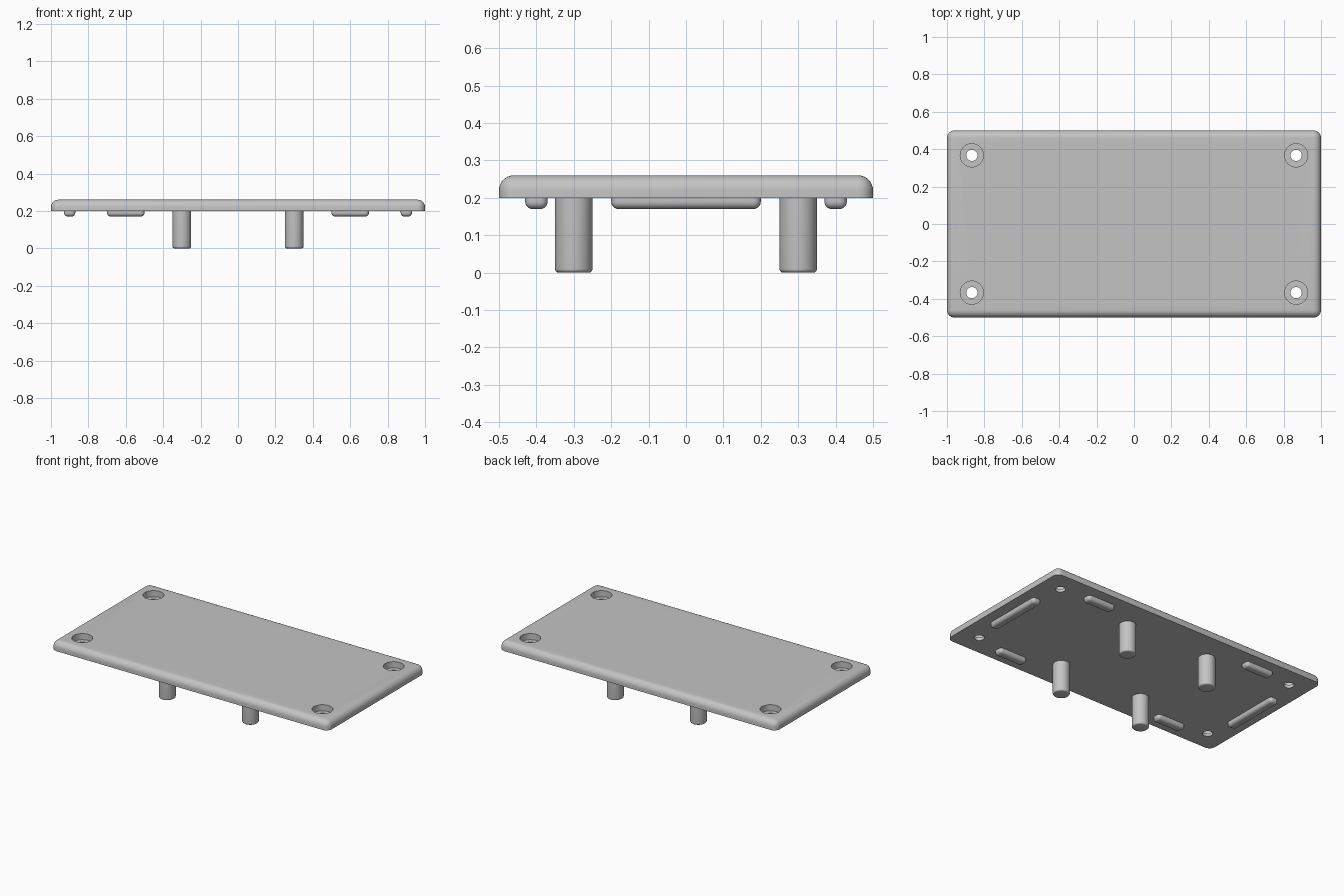
import bpy, bmesh, math
from mathutils import Vector

cube = bpy.data.objects.get("Cube")
if cube:
    bpy.data.objects.remove(cube)

GREY = 0.55
grey = bpy.data.materials.new("plain grey")
grey.use_nodes = True
grey.diffuse_color = (GREY, GREY, GREY, 1)
grey.node_tree.nodes["Principled BSDF"].inputs["Base Color"].default_value = (GREY, GREY, GREY, 1)


def finish(name, bm, location=(0, 0, 0)):
    bmesh.ops.recalc_face_normals(bm, faces=bm.faces)
    mesh = bpy.data.meshes.new(name)
    bm.to_mesh(mesh)
    bm.free()
    mesh.materials.append(grey)
    obj = bpy.data.objects.new(name, mesh)
    obj.location = location
    bpy.context.collection.objects.link(obj)
    return obj


def smooth(obj):
    bpy.ops.object.select_all(action="DESELECT")
    obj.select_set(True)
    bpy.context.view_layer.objects.active = obj
    bpy.ops.object.shade_smooth_by_angle(angle=math.radians(30))


def rounded_slab(name, centre, size, radius, flat_side):
    """Box with every edge rounded except those around its flat side (+1 top, -1 bottom)."""
    bm = bmesh.new()
    bmesh.ops.create_cube(bm, size=1)
    bmesh.ops.scale(bm, vec=Vector(size), verts=bm.verts)
    edges = [e for e in bm.edges if any(v.co.z * flat_side < 0 for v in e.verts)]
    bmesh.ops.bevel(bm, geom=edges, offset=radius, segments=8, profile=0.5, affect="EDGES")
    return finish(name, bm, centre)


def lathe(name, profile, location, steps=48):
    """Revolve (radius, height) points around the vertical axis."""
    bm = bmesh.new()
    verts = [bm.verts.new((r, 0, z)) for r, z in profile]
    edges = [bm.edges.new(pair) for pair in zip(verts, verts[1:])]
    bmesh.ops.spin(bm, geom=verts + edges, cent=(0, 0, 0), axis=(0, 0, 1),
                   angle=math.tau, steps=steps)
    bmesh.ops.remove_doubles(bm, verts=bm.verts, dist=1e-5)
    return finish(name, bm, location)


corners = [(sx, sy, f"{'back' if sy > 0 else 'front'}_{'left' if sx > 0 else 'right'}")
           for sx in (-1, 1) for sy in (-1, 1)]

# Plate with rounded upper edges
plate = rounded_slab("plate", (0, 0, 0.23), (2, 1, 0.06), 0.04, -1)

# Counterbored screw holes
hole = [(0, -0.1), (0.03, -0.1), (0.03, 0), (0.062, 0), (0.062, 0.1), (0, 0.1)]
for sx, sy, where in corners:
    cutter = lathe("hole_cutter", hole, (sx * 0.867, sy * 0.367, 0.22))
    cutter.hide_render = True
    cut = plate.modifiers.new("screw_hole", "BOOLEAN")
    cut.object = cutter
    cut.solver = "EXACT"
    bpy.context.view_layer.objects.active = plate
    bpy.ops.object.modifier_apply(modifier=cut.name)
    bpy.data.objects.remove(cutter)
smooth(plate)

# Pegs with a softened lower rim
R, FILLET = 0.05, 0.01
rim = [(R - FILLET + FILLET * math.sin(a), FILLET - FILLET * math.cos(a))
       for a in (i * math.pi / 12 for i in range(7))]
for sx, sy, where in corners:
    smooth(lathe(f"{where}_peg", [(0, 0)] + rim + [(R, 0.205), (0, 0.205)],
                 (sx * 0.3, sy * 0.3, 0)))

# Short locating ribs along the front and back
for sx, sy, where in corners:
    smooth(rounded_slab(f"{where}_rib", (sx * 0.6, sy * 0.4, 0.1875),
                        (0.2, 0.06, 0.035), 0.02, 1))

# Long locating ribs at the two ends
for sx, side in ((-1, "right"), (1, "left")):
    smooth(rounded_slab(f"{side}_end_rib", (sx * 0.9, 0, 0.1875),
                        (0.06, 0.4, 0.035), 0.02, 1))
